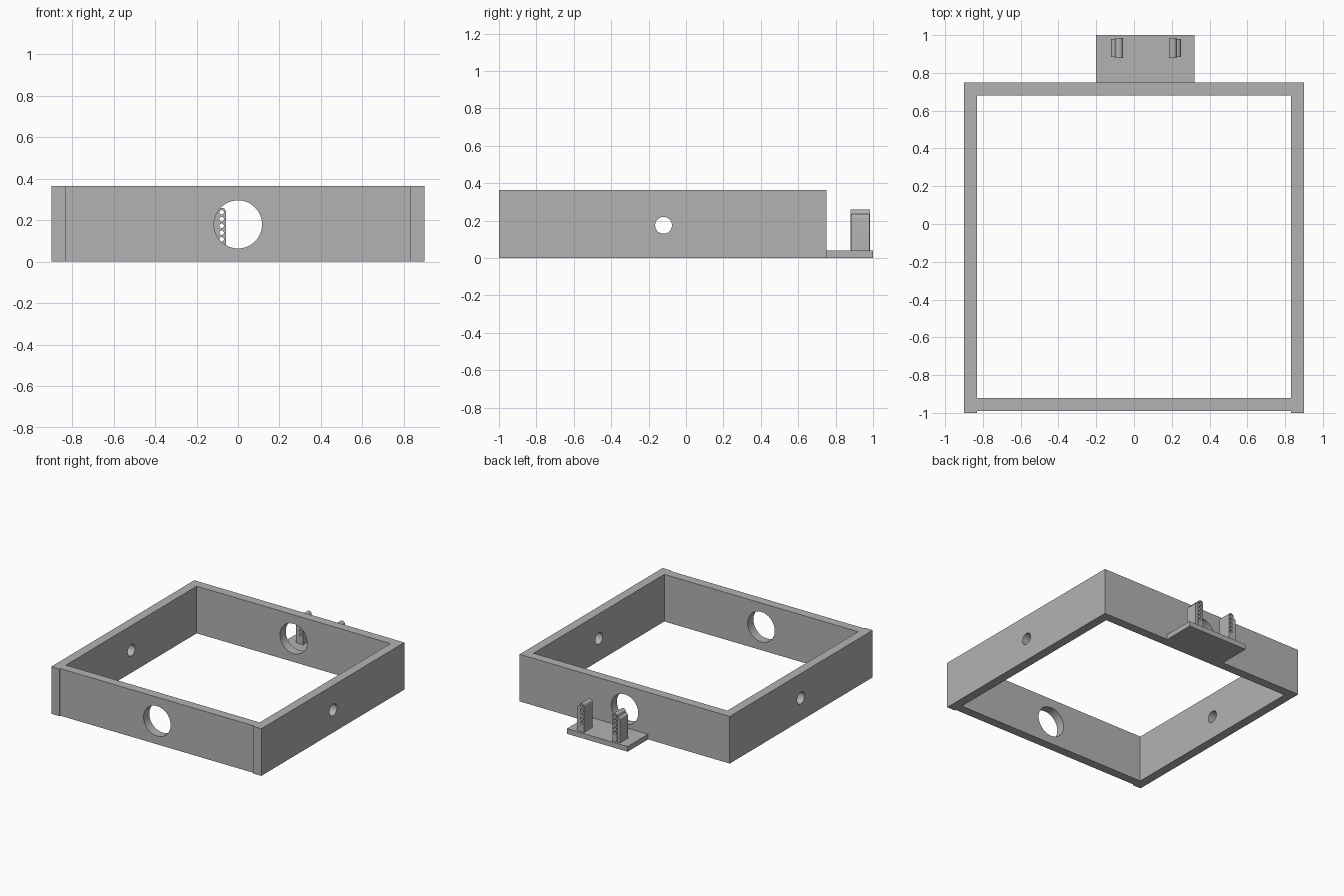
import bpy, bmesh, math
from mathutils import Matrix

cube = bpy.data.objects.get("Cube")
if cube:
    bpy.data.objects.remove(cube, do_unlink=True)

grey = bpy.data.materials.new("plain_grey")
grey.use_nodes = True
colour = (0.45, 0.45, 0.45, 1)
grey.diffuse_color = colour
grey.node_tree.nodes["Principled BSDF"].inputs["Base Color"].default_value = colour


def add_object(name, bm):
    mesh = bpy.data.meshes.new(name)
    bmesh.ops.recalc_face_normals(bm, faces=bm.faces)
    bm.to_mesh(mesh)
    bm.free()
    mesh.materials.append(grey)
    obj = bpy.data.objects.new(name, mesh)
    bpy.context.scene.collection.objects.link(obj)
    return obj


def box(name, x, y, z):
    bm = bmesh.new()
    bmesh.ops.create_cube(bm, size=1)
    for v in bm.verts:
        v.co = [lo + (c + 0.5) * (hi - lo) for c, (lo, hi) in zip(v.co, (x, y, z))]
    return add_object(name, bm)


def drill(obj, axis, radius, centres, length=0.4, sides=48):
    """Cut round holes through obj along the given axis."""
    bm = bmesh.new()
    turn = Matrix.Rotation(math.pi / 2, 4, "X" if axis == "Y" else "Y")
    for c in centres:
        bmesh.ops.create_cone(bm, cap_ends=True, segments=sides, radius1=radius,
                              radius2=radius, depth=length,
                              matrix=Matrix.Translation(c) @ turn)
    cutter = add_object(obj.name + "_cutter", bm)
    cutter.hide_render = True
    cutter.hide_set(True)
    mod = obj.modifiers.new("holes", "BOOLEAN")
    mod.operation = "DIFFERENCE"
    mod.solver = "EXACT"
    mod.object = cutter
    # Bake the cut and drop the helper
    graph = bpy.context.evaluated_depsgraph_get()
    cut = bpy.data.meshes.new_from_object(obj.evaluated_get(graph))
    obj.modifiers.clear()
    obj.data = cut
    bpy.data.objects.remove(cutter, do_unlink=True)


def arch(name, centre_x, half, top, y, base):
    """Upright slab with a half-round top, extruded along y."""
    outline = [(centre_x + half, base)]
    for i in range(17):
        a = math.pi * i / 16
        outline.append((centre_x + half * math.cos(a), top - half + half * math.sin(a)))
    outline.append((centre_x - half, base))
    bm = bmesh.new()
    face = bm.faces.new([bm.verts.new((px, y[0], pz)) for px, pz in outline])
    extruded = bmesh.ops.extrude_face_region(bm, geom=[face])["geom"]
    bmesh.ops.translate(bm, vec=(0, y[1] - y[0], 0),
                        verts=[g for g in extruded if isinstance(g, bmesh.types.BMVert)])
    return add_object(name, bm)


HEIGHT = 0.365
parts = []

# Side walls, each with a small hole
for name, x in (("left_wall", (0.83, 0.9)), ("right_wall", (-0.9, -0.83))):
    wall = box(name, x, (-1, 0.75), (0, HEIGHT))
    drill(wall, "X", 0.045, [(sum(x) / 2, -0.12, 0.175)])
    parts.append(wall)

# Front and back walls, each with a large hole
for name, y in (("front_wall", (-0.99, -0.92)), ("back_wall", (0.68, 0.75))):
    wall = box(name, (-0.83, 0.83), y, (0, HEIGHT))
    drill(wall, "Y", 0.116, [(0, sum(y) / 2, 0.18)])
    parts.append(wall)

# Bracket plate behind the back wall
box("bracket_plate", (-0.2, 0.32), (0.75, 1), (0, 0.04))

# Pair of drilled posts, each with a lower rib on its outer side
for side, sign in (("left", 1), ("right", -1)):
    x = 0.063 + sign * 0.142
    post = arch(side + "_post", x, 0.021, 0.26, (0.88, 0.985), 0.035)
    drill(post, "Y", 0.011, [(x, 0.93, 0.108 + 0.0325 * i) for i in range(5)], sides=16)
    rib = arch(side + "_post_rib", x + sign * 0.022, 0.021, 0.235, (0.885, 0.98), 0.035)
    # Keep the rib clear of the drilled holes
    for v in rib.data.vertices:
        v.co.x = sign * max(sign * v.co.x, sign * x + 0.015)
    parts += [post, rib]

# Smooth the round surfaces, keep edges sharp
for obj in bpy.context.selected_objects:
    obj.select_set(False)
for obj in parts:
    obj.select_set(True)
bpy.context.view_layer.objects.active = parts[0]
bpy.ops.object.shade_smooth_by_angle(angle=math.radians(30))
